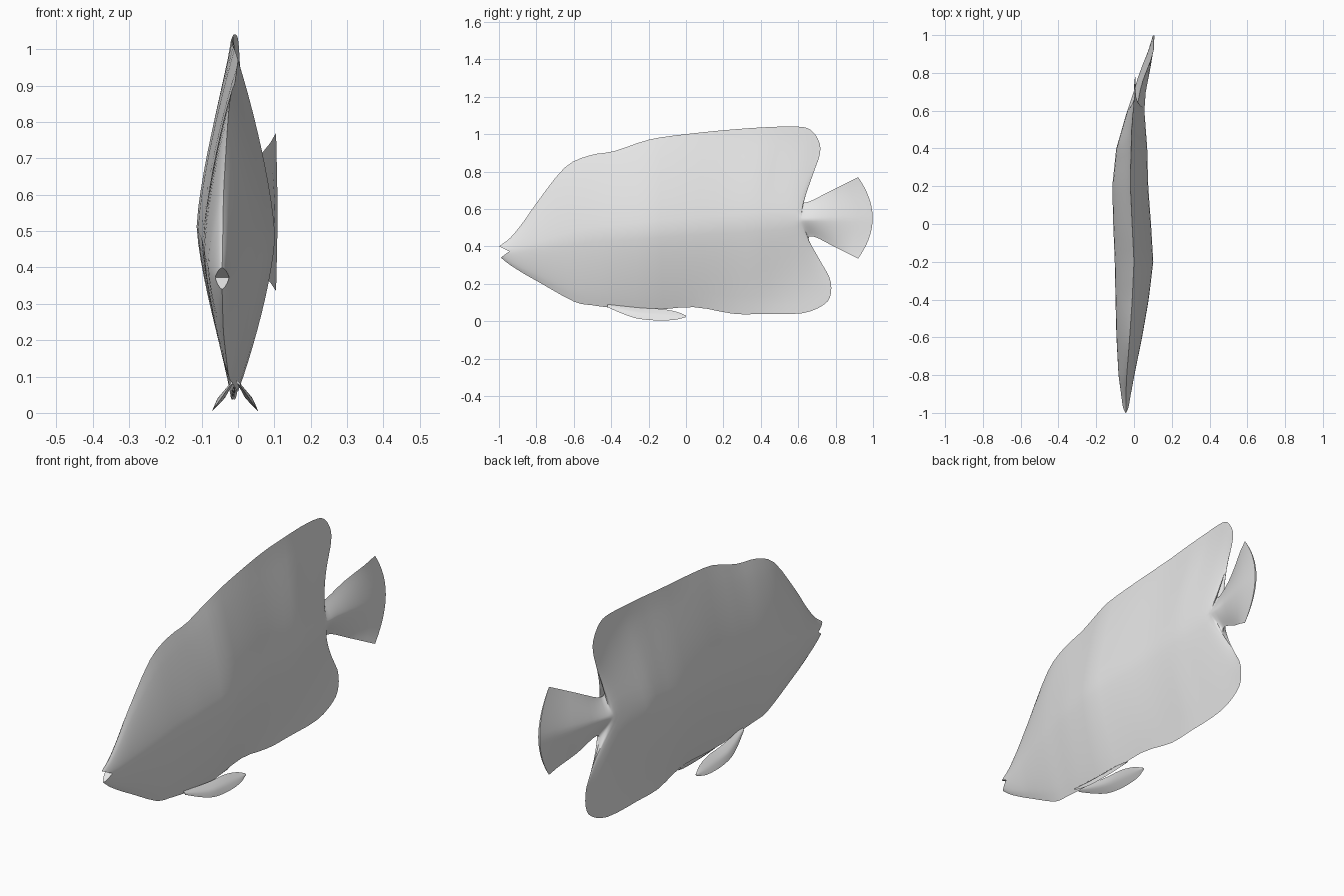
import bpy
import bmesh
from mathutils import Vector

cube = bpy.data.objects.get("Cube")
if cube:
    bpy.data.objects.remove(cube, do_unlink=True)

grey = bpy.data.materials.new("plain grey")
grey.use_nodes = True
grey.diffuse_color = (0.8, 0.8, 0.8, 1)
grey.node_tree.nodes["Principled BSDF"].inputs["Base Color"].default_value = (0.8, 0.8, 0.8, 1)


def ramp(knots, y):
    """Smoothly eased value between (position, value) knots."""
    if y <= knots[0][0]:
        return knots[0][1]
    for (a, va), (b, vb) in zip(knots, knots[1:]):
        if y <= b:
            return va + (vb - va) * (y - a) / (b - a)
    return knots[-1][1]


def refine(points, steps):
    """Catmull-Rom resampling of a row of points."""
    pts = [Vector(p) for p in points]
    pts = [2 * pts[0] - pts[1]] + pts + [2 * pts[-1] - pts[-2]]
    out = []
    for a, b, c, d in zip(pts, pts[1:], pts[2:], pts[3:]):
        for k in range(steps):
            t = k / steps
            out.append(b + (c - a) * t / 2 + (2 * a - 5 * b + 4 * c - d) * t * t / 2
                       + (3 * b - a - 3 * c + d) * t ** 3 / 2)
    return out + [pts[-2]]


def loft(name, top, spine, bottom, width, centre, power, bow, steps=3, rows=10):
    """Lens-shaped sections, each running from the top edge over the spine to the bottom edge."""
    bm = bmesh.new()
    rings = []
    for up, mid, low in zip(*(refine(r, steps) for r in (top, spine, bottom))):
        sides = {1: [], -1: []}
        for k in range(-rows, rows + 1):
            t = abs(k) / rows
            edge = up if k < 0 else low
            y = mid.x + (edge.x - mid.x) * t ** bow(mid.x)
            z = mid.y + (edge.y - mid.y) * t
            half = width(mid.x) * (1 - t ** 1.4) ** power(mid.x)
            x = centre(mid.x, z)
            for side in sides:
                if t == 1 and side < 0:
                    sides[side].append(sides[1][-1])
                else:
                    sides[side].append(bm.verts.new((x + side * half, y, z)))
        rings.append(sides)
    for a, b in zip(rings, rings[1:]):
        for side in a:
            p, q = a[side], b[side]
            for i in range(2 * rows):
                bm.faces.new((p[i], p[i + 1], q[i + 1], q[i]))
    # Close the first and last section
    for ring in (rings[0], rings[-1]):
        p, q = ring[1], ring[-1]
        for i in range(2 * rows):
            bm.faces.new(list(dict.fromkeys((p[i], p[i + 1], q[i + 1], q[i]))))
    bmesh.ops.recalc_face_normals(bm, faces=bm.faces)
    mesh = bpy.data.meshes.new(name)
    bm.to_mesh(mesh)
    bm.free()
    mesh.materials.append(grey)
    obj = bpy.data.objects.new(name, mesh)
    bpy.context.collection.objects.link(obj)
    bpy.ops.object.select_all(action="DESELECT")
    obj.select_set(True)
    bpy.context.view_layer.objects.active = obj
    bpy.ops.object.shade_smooth_by_angle(angle=1.0)
    return obj


# Body outline: upper lip, back, dorsal fin, tail root, tail fin tip
back = [(-1, .4), (-.94, .445), (-.87, .53), (-.8, .63), (-.65, .82), (-.52, .885), (-.38, .91),
        (-.2, .97), (0, 1), (.25, 1.025), (.45, 1.038), (.6, 1.04), (.67, 1.02), (.715, .95),
        (.71, .87), (.66, .755), (.615, .645), (.66, .64), (.76, .69), (.92, .77)]
# Lower lip, belly, anal fin, tail root, tail fin tip
belly = [(-.99, .34), (-.94, .3), (-.86, .25), (-.78, .205), (-.6, .105), (-.5, .085), (-.38, .07),
         (-.2, .058), (.04, .075), (.25, .04), (.4, .038), (.62, .042), (.74, .09), (.775, .15),
         (.765, .24), (.7, .34), (.655, .44), (.69, .45), (.78, .405), (.92, .335)]
spine_y = [-.945, -.91, -.85, -.78, -.62, -.5, -.37, -.2, 0, .22,
           .36, .46, .52, .56, .585, .605, .625, .67, .77, .998]
spine_z = [(-.95, .372), (-.85, .39), (-.5, .46), (0, .5), (.5, .54), (1, .55)]
girth = [(-.95, .018), (-.8, .042), (-.6, .068), (-.4, .088), (-.2, .102), (0, .1), (.2, .095),
         (.4, .082), (.6, .045), (.7, .032), (.8, .027), (1, .004)]
sway = [(-1, -.045), (-.8, -.04), (-.6, -.025), (-.4, -.01), (-.2, 0), (0, -.01), (.2, -.02),
        (.4, -.012), (.6, .01), (.7, .03), (.8, .055), (.9, .085), (1, .105)]
thinning = [(-.9, .7), (-.6, .9), (0, 1), (.36, 1.3), (.5, 2.4), (.585, 3), (.625, 1.2), (1, 1)]

loft("fish_body", back, [(y, ramp(spine_z, y)) for y in spine_y], belly,
     width=lambda y: ramp(girth, y),
     centre=lambda y, z: ramp(sway, y),
     power=lambda y: ramp(thinning, y),
     bow=lambda y: ramp([(.77, 1), (1, 2)], y))

# Pair of pelvic fins, splayed outward below the belly
fin_top = [(-.42, .09), (-.33, .08), (-.23, .07), (-.13, .065), (-.05, .05), (0, .03)]
fin_low = [(-.42, .075), (-.34, .04), (-.26, .014), (-.16, .004), (-.06, .007), (0, .022)]
fin_mid = [((a + c) / 2, (b + d) / 2) for (a, b), (c, d) in zip(fin_top, fin_low)]
for name, side in (("left_pelvic_fin", 1), ("right_pelvic_fin", -1)):
    loft(name, fin_top, fin_mid, fin_low,
         width=lambda y: ramp([(-.42, .004), (-.25, .01), (0, .003)], y),
         centre=lambda y, z: -.008 + side * (.014 + .7 * (.075 - z)),
         power=lambda y: 1, bow=lambda y: 1, steps=3, rows=4)
